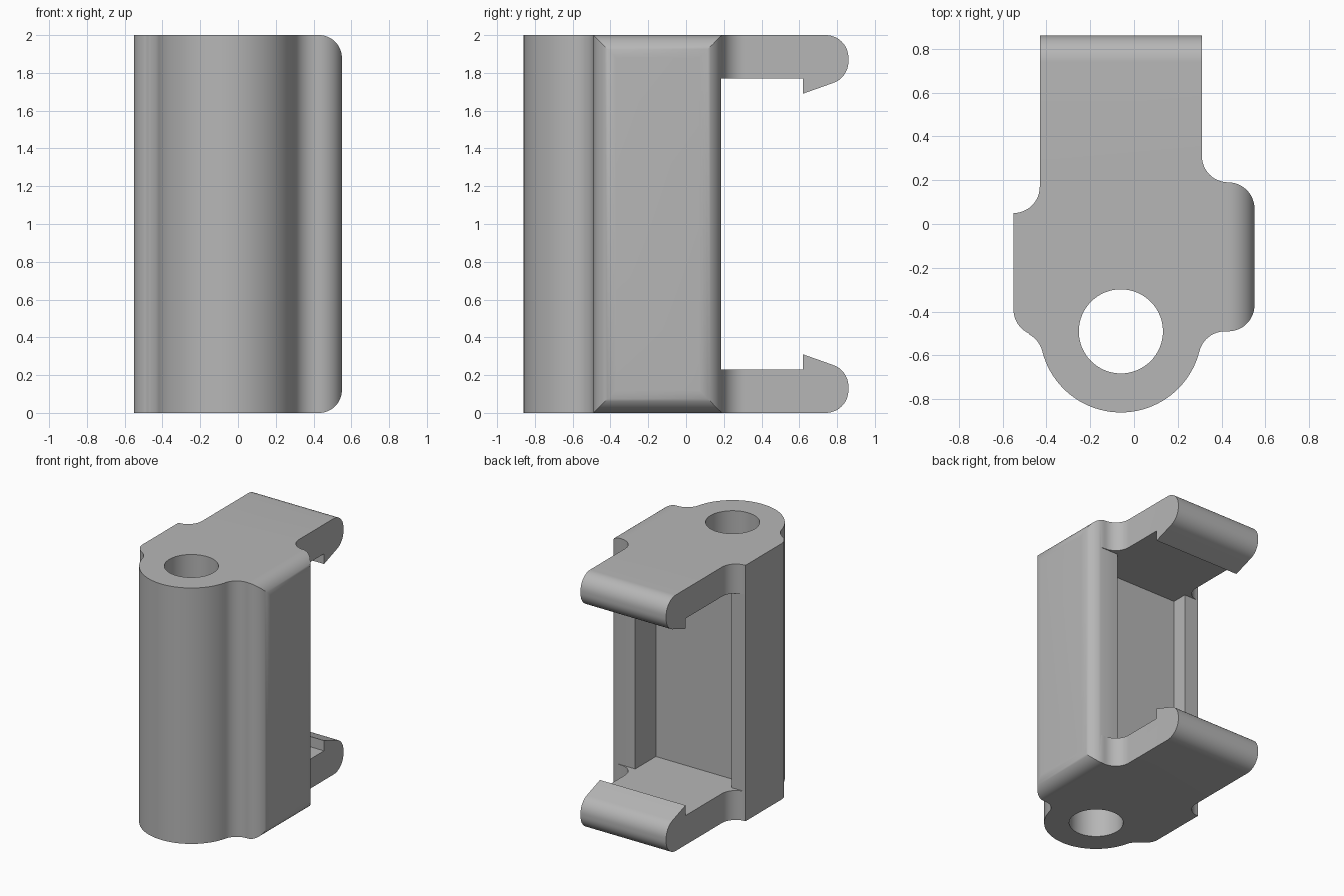
import bpy
import bmesh
from math import cos, sin, radians
from mathutils import Vector

cube = bpy.data.objects.get("Cube")
if cube:
    bpy.data.objects.remove(cube, do_unlink=True)

HEIGHT = 2.0
R = 0.12             # fillet radius
FLOOR = 0.23         # thickness of each clip arm


def arc(cx, cy, r, start, end, steps=12):
    """Points along an arc, angles in degrees."""
    angles = [radians(start + (end - start) * i / steps) for i in range(steps + 1)]
    return [(cx + r * cos(a), cy + r * sin(a)) for a in angles]


def prism(name, outline, axis, low, high):
    """Extrude a closed outline along an axis."""
    points = []
    for p in outline:
        if not points or (Vector(p) - Vector(points[-1])).length > 0.004:
            points.append(p)
    place = {"x": lambda p, d: (d, p[0], p[1]),
             "y": lambda p, d: (p[0], d, p[1]),
             "z": lambda p, d: (p[0], p[1], d)}[axis]
    bm = bmesh.new()
    face = bm.faces.new([bm.verts.new(place(p, low)) for p in points])
    grown = bmesh.ops.extrude_face_region(bm, geom=[face])["geom"]
    shift = Vector(place((0, 0), high - low))
    bmesh.ops.translate(bm, vec=shift,
                        verts=[g for g in grown if isinstance(g, bmesh.types.BMVert)])
    bmesh.ops.recalc_face_normals(bm, faces=bm.faces)
    mesh = bpy.data.meshes.new(name)
    bm.to_mesh(mesh)
    bm.free()
    obj = bpy.data.objects.new(name, mesh)
    bpy.context.collection.objects.link(obj)
    return obj


def combine(target, tool, operation):
    """Apply one boolean and discard the tool."""
    tool.hide_render = True
    mod = target.modifiers.new(operation, "BOOLEAN")
    mod.operation = operation
    mod.solver = "EXACT"
    mod.object = tool
    graph = bpy.context.evaluated_depsgraph_get()
    mesh = bpy.data.meshes.new_from_object(target.evaluated_get(graph))
    target.modifiers.clear()
    target.data = mesh
    bpy.data.objects.remove(tool, do_unlink=True)


# Plan outline: pivot barrel, rounded body, then the arm strip at the back
plan = (arc(-0.43, -0.39, R, 180, 244.5)
        + arc(-0.535, -0.61, R, 64.5, 14.2)
        + arc(-0.06, -0.49, 0.37, 194.2, 345.8, 40)
        + arc(0.415, -0.61, R, 165.8, 90)
        + arc(0.43, -0.37, R, 270, 360)
        + arc(0.43, 0.07, R, 0, 90)
        + arc(0.43, 0.31, R, 270, 180)
        + [(0.31, 1.0), (-0.43, 1.0)]
        + arc(-0.55, 0.17, R, 0, -90))
clip = prism("clip_body", plan, "z", -0.1, HEIGHT + 0.1)

# Rounded top and bottom edges on the left side
front = ([(-1, 0)] + arc(0.43, R, R, 270, 360)
         + arc(0.43, HEIGHT - R, R, 0, 90) + [(-1, HEIGHT)])
combine(clip, prism("front_shape", front, "y", -2, 2), "INTERSECT")

# Side shape: two arms with rounded, hooked tips
lower = ([(-1, 0)] + arc(0.74, 0.12, R, 270, 360) + arc(0.74, 0.14, R, 0, 71)
         + [(0.62, 0.31), (0.62, FLOOR), (0.185, FLOOR)])
side = lower + [(y, HEIGHT - z) for y, z in reversed(lower)]
combine(clip, prism("side_shape", side, "x", -1, 1), "INTERSECT")

# Pocket between the arms, with a shorter wall on the right
pocket = [(0.31, -0.07), (0.31, 0.3), (-0.7, 0.3),
          (-0.7, 0.05), (-0.43, 0.05), (-0.43, -0.07)]
combine(clip, prism("pocket_cut", pocket, "z", FLOOR, HEIGHT - FLOOR), "DIFFERENCE")

# Pivot hole through the barrel
hole = arc(-0.06, -0.49, 0.192, 0, 354.375, 63)
combine(clip, prism("hole_cut", hole, "z", -1, HEIGHT + 1), "DIFFERENCE")

# Colour and shading
grey = bpy.data.materials.new("plain grey")
grey.use_nodes = True
colour = (0.47, 0.47, 0.47, 1)
grey.diffuse_color = colour
grey.node_tree.nodes["Principled BSDF"].inputs["Base Color"].default_value = colour
clip.data.materials.clear()
clip.data.materials.append(grey)
for poly in clip.data.polygons:
    poly.material_index = 0

bpy.ops.object.select_all(action="DESELECT")
clip.select_set(True)
bpy.context.view_layer.objects.active = clip
bpy.ops.object.shade_smooth_by_angle(angle=radians(30))
